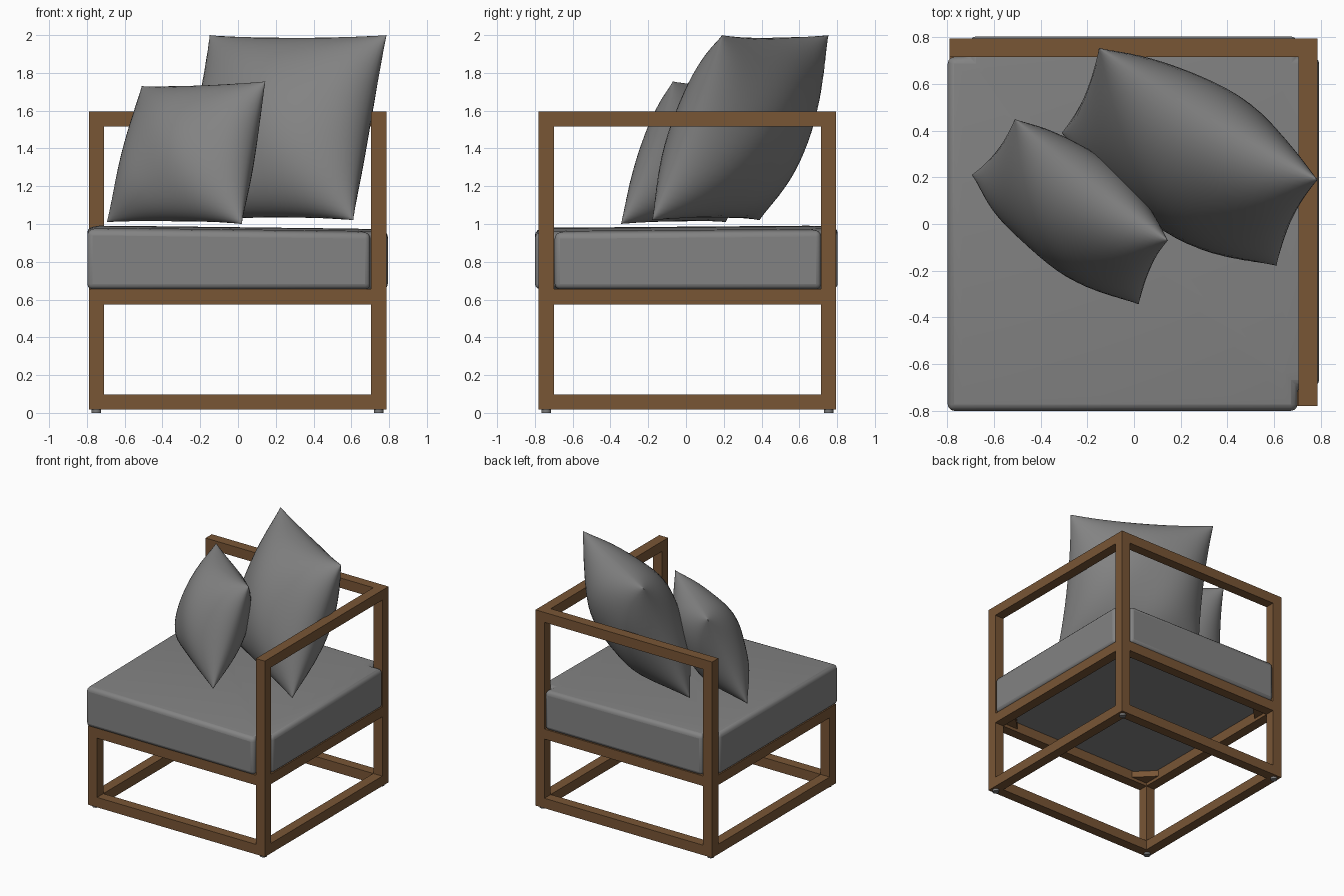
import bpy, bmesh, math
from mathutils import Vector

if "Cube" in bpy.data.objects:
    bpy.data.objects.remove(bpy.data.objects["Cube"])


def material(name, rgb):
    m = bpy.data.materials.new(name)
    m.diffuse_color = (*rgb, 1)
    m.use_nodes = True
    m.node_tree.nodes["Principled BSDF"].inputs["Base Color"].default_value = m.diffuse_color
    return m


WOOD = material("brown wood", (0.19, 0.092, 0.036))
FABRIC = material("grey fabric", (0.225, 0.225, 0.225))
FOOT = material("grey plastic", (0.2, 0.2, 0.2))


def finish(bm, name, mat, angle=None):
    bmesh.ops.recalc_face_normals(bm, faces=bm.faces)
    me = bpy.data.meshes.new(name)
    bm.to_mesh(me)
    bm.free()
    me.materials.append(mat)
    ob = bpy.data.objects.new(name, me)
    bpy.context.collection.objects.link(ob)
    if angle:
        bpy.ops.object.select_all(action='DESELECT')
        ob.select_set(True)
        bpy.context.view_layer.objects.active = ob
        bpy.ops.object.shade_smooth_by_angle(angle=math.radians(angle))
    return ob


def prism(name, outline, z0, z1, mat):
    bm = bmesh.new()
    face = bm.faces.new([bm.verts.new((x, y, z0)) for x, y in outline])
    ext = bmesh.ops.extrude_face_region(bm, geom=[face])["geom"]
    bmesh.ops.translate(bm, vec=(0, 0, z1 - z0),
                        verts=[v for v in ext if isinstance(v, bmesh.types.BMVert)])
    return finish(bm, name, mat)


def box(name, x0, x1, y0, y1, z0, z1):
    prism(name, [(x0, y0), (x1, y0), (x1, y1), (x0, y1)], z0, z1, WOOD)


# Frame limits and bar thickness
X0, X1, Y0, Y1, T = -0.79, 0.785, -0.78, 0.795, 0.08

# Posts: the front left one stops under the seat
for name, x, y, top in (("front_left", X0, Y0, 0.655), ("front_right", X1 - T, Y0, 1.595),
                        ("back_left", X0, Y1 - T, 1.595), ("back_right", X1 - T, Y1 - T, 1.595)):
    box(name + "_post", x, x + T, y, y + T, 0.018, top)
    bm = bmesh.new()
    bmesh.ops.create_cone(bm, cap_ends=True, segments=16, radius1=0.025, radius2=0.025, depth=0.02)
    bmesh.ops.translate(bm, vec=(x + T / 2, y + T / 2, 0.01), verts=bm.verts)
    finish(bm, name + "_foot", FOOT, 40)

# Rails: full rings at floor and seat, back and right rails on top
for level, z in (("floor", 0.018), ("seat", 0.575), ("top", 1.515)):
    box(level + "_back_rail", X0 + T, X1 - T, Y1 - T, Y1, z, z + T)
    box(level + "_right_rail", X1 - T, X1, Y0 + T, Y1 - T, z, z + T)
    if level != "top":
        box(level + "_front_rail", X0 + T, X1 - T, Y0, Y0 + T, z, z + T)
        box(level + "_left_rail", X0, X0 + T, Y0 + T, Y1 - T, z, z + T)

# Triangular corner braces under the seat
for x, sx in ((X0 + T, 1), (X1 - T, -1)):
    for y, sy in ((Y0 + T, 1), (Y1 - T, -1)):
        prism("corner_brace", [(x, y), (x + sx * 0.14, y), (x, y + sy * 0.14)], 0.60, 0.65, WOOD)

# Seat cushion, notched around the three tall posts
xa, xb, ya, yb = -0.705, 0.70, -0.695, 0.715
seat = prism("seat_cushion",
             [(-0.798, -0.8), (xb, -0.8), (xb, ya), (0.793, ya), (0.793, yb), (xb, yb),
              (xb, 0.803), (xa, 0.803), (xa, yb), (-0.798, yb)], 0.655, 0.965, FABRIC)
for v in seat.data.vertices:
    if v.co.z > 0.9:
        v.co.z += -0.012 * v.co.x + 0.008 * v.co.y
bm = bmesh.new()
bm.from_mesh(seat.data)
top = max(bm.faces, key=lambda f: f.calc_center_median().z)
bmesh.ops.inset_region(bm, faces=[top], thickness=0.09, depth=0.012)
bm.to_mesh(seat.data)
bm.free()
bev = seat.modifiers.new("soft_edges", 'BEVEL')
bev.width, bev.segments, bev.limit_method, bev.angle_limit = 0.028, 3, 'ANGLE', math.radians(40)
bpy.ops.object.select_all(action='DESELECT')
seat.select_set(True)
bpy.context.view_layer.objects.active = seat
bpy.ops.object.shade_smooth_by_angle(angle=math.radians(50))


def pillow(name, tl, tr, br, bl, half, n=28):
    """Two puffed sheets between four corners, joined along the seam."""
    tl, tr, br, bl = map(Vector, (tl, tr, br, bl))
    normal = (tr - tl).cross(tl - bl).normalized()
    bm = bmesh.new()
    for side in (1, -1):
        grid = []
        for j in range(n + 1):
            row = []
            for i in range(n + 1):
                u, v = -math.cos(math.pi * i / n), -math.cos(math.pi * j / n)
                a, b = max(0, 1 - u * u), max(0, 1 - v * v)
                # Edges pull in between the corners
                s = (1 + u * (1 - 0.05 * b * u * u)) / 2
                t = (1 + v * (1 - 0.05 * a * v * v)) / 2
                p = bl.lerp(br, s).lerp(tl.lerp(tr, s), t)
                puff = half * (a * b) ** 0.55
                puff *= 1 + 0.03 * math.sin(5 * u + 3 * v + side)
                row.append(bm.verts.new(p + normal * puff * side))
            grid.append(row)
        for j in range(n):
            for i in range(n):
                bm.faces.new((grid[j][i], grid[j][i + 1], grid[j + 1][i + 1], grid[j + 1][i]))
    bmesh.ops.remove_doubles(bm, verts=bm.verts, dist=0.0005)
    finish(bm, name, FABRIC, 70)


# Loose pillows
pillow("large_pillow", (-0.15, 0.755, 2.0), (0.787, 0.19, 2.0),
       (0.61, -0.18, 1.02), (-0.31, 0.39, 1.02), 0.29)
pillow("small_pillow", (-0.51, 0.45, 1.73), (0.145, -0.07, 1.755),
       (0.02, -0.345, 1.0), (-0.695, 0.21, 1.01), 0.225)
